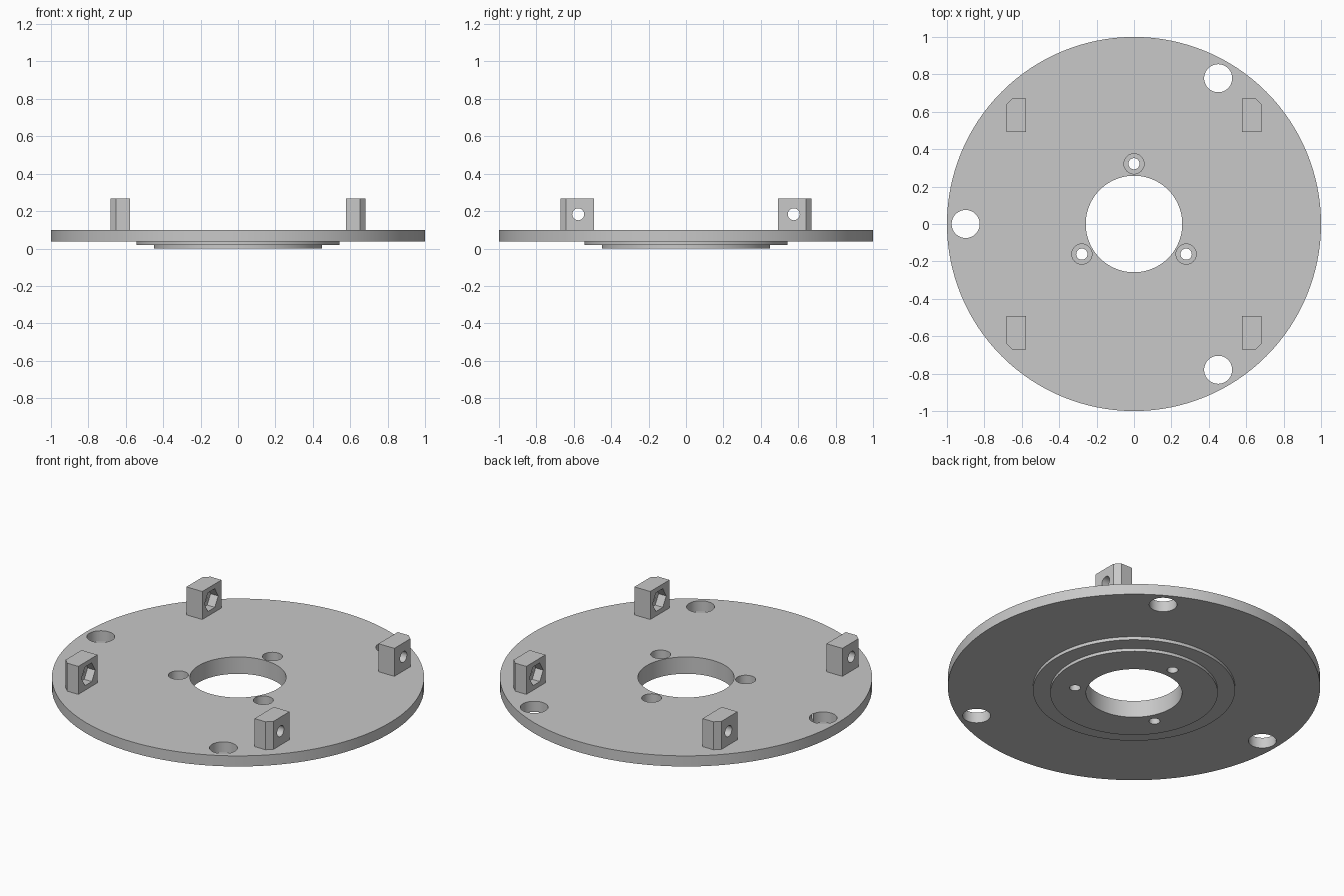
import bpy, bmesh, math
from mathutils import Matrix

cube = bpy.data.objects.get("Cube")
if cube:
    bpy.data.objects.remove(cube, do_unlink=True)

grey = bpy.data.materials.new("plain grey")
grey.use_nodes = True
colour = (0.58, 0.58, 0.58, 1)
grey.diffuse_color = colour
grey.node_tree.nodes["Principled BSDF"].inputs["Base Color"].default_value = colour


def make_object(name, bm):
    bmesh.ops.recalc_face_normals(bm, faces=bm.faces)
    mesh = bpy.data.meshes.new(name)
    bm.to_mesh(mesh)
    bm.free()
    mesh.materials.append(grey)
    obj = bpy.data.objects.new(name, mesh)
    bpy.context.collection.objects.link(obj)
    return obj


def add_cylinder(bm, radius, depth, centre, sides=48, along_x=False):
    matrix = Matrix.Translation(centre)
    if along_x:
        matrix = matrix @ Matrix.Rotation(math.pi / 2, 4, 'Y')
    bmesh.ops.create_cone(bm, cap_ends=True, segments=sides, radius1=radius,
                          radius2=radius, depth=depth, matrix=matrix)


def select_only(obj):
    bpy.ops.object.select_all(action='DESELECT')
    obj.select_set(True)
    bpy.context.view_layer.objects.active = obj


def cut(obj, bm):
    cutter = make_object("cutter", bm)
    cutter.hide_render = True
    mod = obj.modifiers.new("cut", 'BOOLEAN')
    mod.operation = 'DIFFERENCE'
    mod.solver = 'EXACT'
    mod.object = cutter
    select_only(obj)
    bpy.ops.object.modifier_apply(modifier=mod.name)
    bpy.data.objects.remove(cutter, do_unlink=True)


def smooth(obj):
    select_only(obj)
    bpy.ops.object.shade_smooth_by_angle(angle=math.radians(30))


# Round plate with a stepped underside and a central bore
profile = [(0.258, 0), (0.45, 0), (0.45, 0.018), (0.543, 0.018),
           (0.543, 0.037), (1, 0.037), (1, 0.1), (0.258, 0.1)]
SEGMENTS = 128
bm = bmesh.new()
rings = []
for i in range(SEGMENTS):
    a = math.tau * i / SEGMENTS
    rings.append([bm.verts.new((r * math.cos(a), r * math.sin(a), z)) for r, z in profile])
for i, ring in enumerate(rings):
    following = rings[(i + 1) % SEGMENTS]
    for j in range(len(profile)):
        k = (j + 1) % len(profile)
        bm.faces.new((ring[j], following[j], following[k], ring[k]))
plate = make_object("round_plate", bm)

# Mounting holes near the rim
bm = bmesh.new()
for i in range(3):
    a = math.radians(60 + 120 * i)
    add_cylinder(bm, 0.075, 0.4, (0.9 * math.cos(a), 0.9 * math.sin(a), 0.05))
cut(plate, bm)

# Counterbored screw holes around the bore: shanks, then head recesses
for radius, bottom in ((0.03, -0.1), (0.054, 0.04)):
    bm = bmesh.new()
    for i in range(3):
        a = math.radians(90 + 120 * i)
        add_cylinder(bm, radius, 0.3,
                     (0.322 * math.cos(a), 0.322 * math.sin(a), bottom + 0.15), 32)
    cut(plate, bm)
smooth(plate)

# Four upright lugs with a clipped outer corner, bolt hole and inner nut pocket
X_IN, X_OUT, Y_IN, Y_OUT, CLIP = 0.578, 0.682, 0.491, 0.671, 0.031
Z_LOW, Z_HIGH, HOLE_Y, HOLE_Z = 0.1, 0.266, 0.576, 0.183
outline = [(X_IN, Y_IN), (X_OUT, Y_IN), (X_OUT, Y_OUT - CLIP),
           (X_OUT - CLIP, Y_OUT), (X_IN, Y_OUT)]
for side, sx in (("left", 1), ("right", -1)):
    for end, sy in (("front", -1), ("back", 1)):
        bm = bmesh.new()
        base = bm.faces.new([bm.verts.new((sx * x, sy * y, Z_LOW)) for x, y in outline])
        top = bmesh.ops.extrude_face_region(bm, geom=[base], use_keep_orig=True)
        bmesh.ops.translate(bm, vec=(0, 0, Z_HIGH - Z_LOW),
                            verts=[v for v in top["geom"] if isinstance(v, bmesh.types.BMVert)])
        lug = make_object(f"{end}_{side}_lug", bm)
        bm = bmesh.new()
        add_cylinder(bm, 0.032, 0.4, (sx * 0.63, sy * HOLE_Y, HOLE_Z), 32, True)
        cut(lug, bm)
        bm = bmesh.new()
        add_cylinder(bm, 0.064, 0.1, (sx * X_IN, sy * HOLE_Y, HOLE_Z), 6, True)
        cut(lug, bm)
        smooth(lug)
